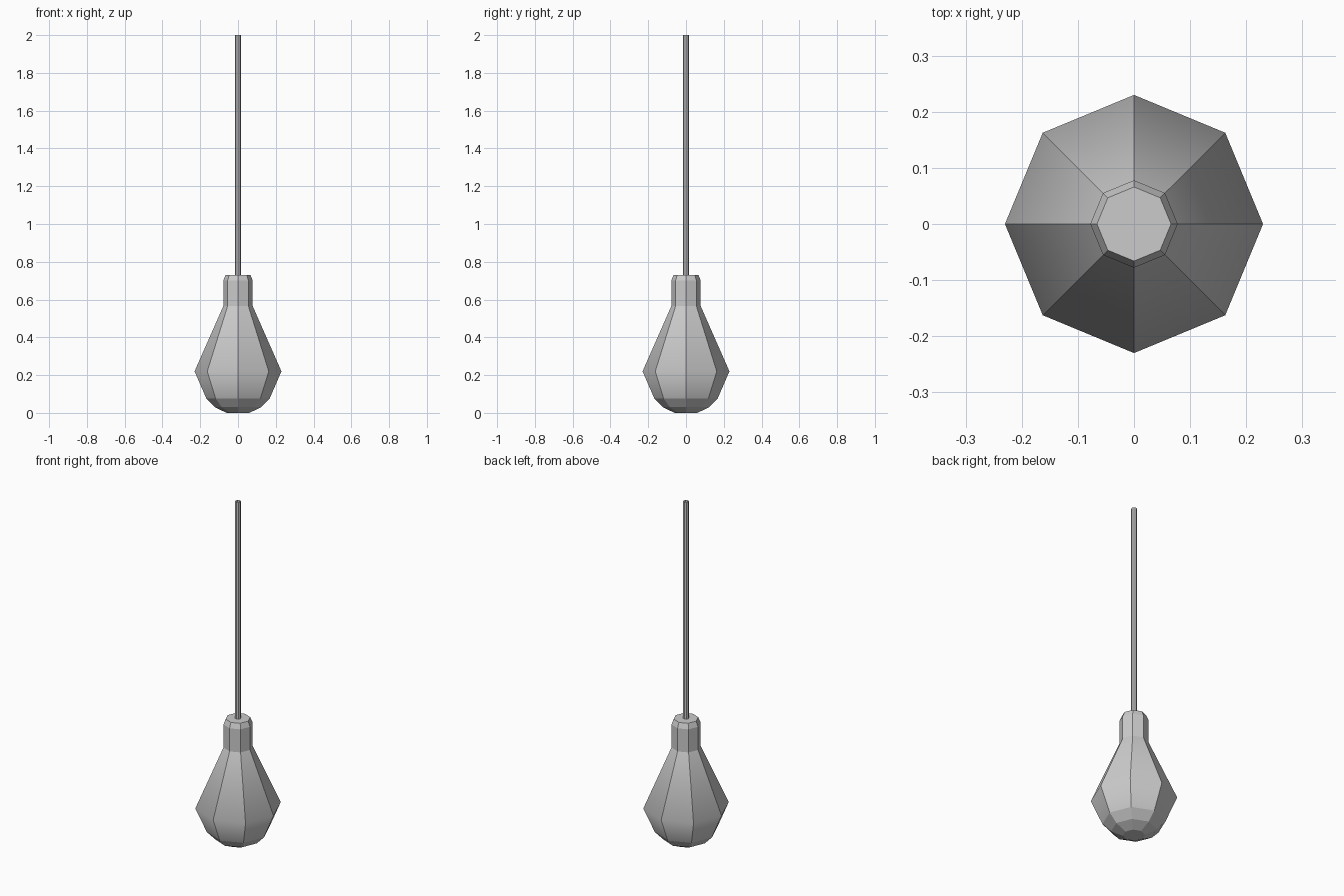
import bpy, bmesh, math

if "Cube" in bpy.data.objects:
    bpy.data.objects.remove(bpy.data.objects["Cube"])


def lathe(name, profile, sides=8, capped=True, smooth_rings=()):
    """Revolve (radius, z) points, with crisp edges except on chosen rings."""
    bm = bmesh.new()
    rings = []
    for r, z in profile:
        rings.append([bm.verts.new((r * math.cos(2 * math.pi * i / sides),
                                    r * math.sin(2 * math.pi * i / sides), z))
                      for i in range(sides)])
    for a, b in zip(rings, rings[1:]):
        for i in range(sides):
            j = (i + 1) % sides
            bm.faces.new((a[i], a[j], b[j], b[i]))
    if capped:
        bm.faces.new(rings[0][::-1])
        bm.faces.new(rings[-1])
    soft = [set(rings[k]) for k in smooth_rings]
    for f in bm.faces:
        f.smooth = bool(soft)
    for e in bm.edges:
        e.smooth = any(e.verts[0] in s and e.verts[1] in s for s in soft)
    mesh = bpy.data.meshes.new(name)
    bm.to_mesh(mesh)
    bm.free()
    obj = bpy.data.objects.new(name, mesh)
    bpy.context.collection.objects.link(obj)
    return obj


# Glass bulb and socket, one continuous eight-sided profile
lathe("bulb_and_socket",
      [(0.06, 0.0), (0.122, 0.03), (0.168, 0.077), (0.23, 0.22),
       (0.078, 0.565), (0.078, 0.70), (0.066, 0.73)],
      smooth_rings=(3,))

# Hanging cord, an open tube
lathe("hanging_cord", [(0.015, 0.728), (0.015, 2.0)], capped=False)
